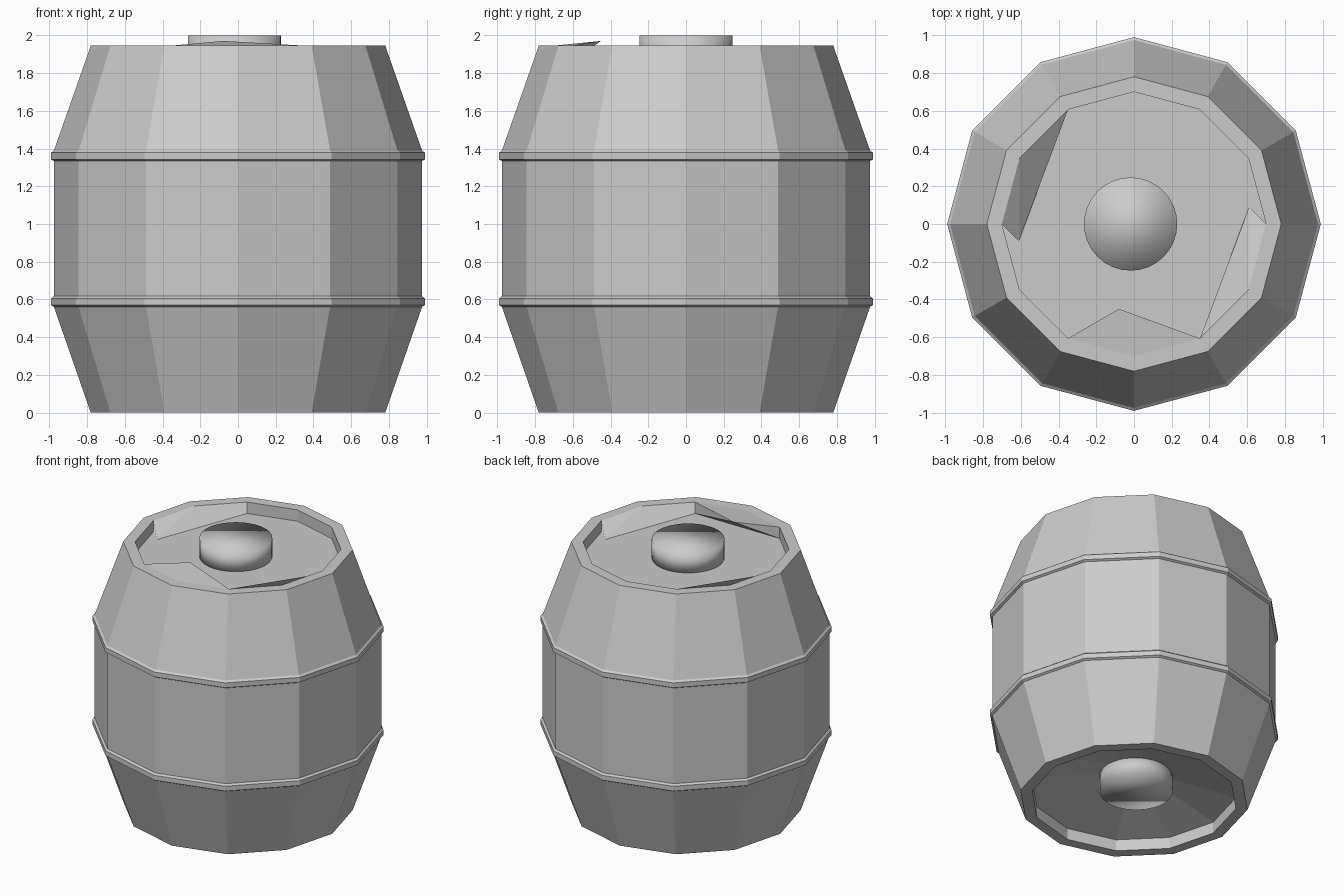
import bpy, bmesh
from math import cos, sin, radians

if "Cube" in bpy.data.objects:
    bpy.data.objects.remove(bpy.data.objects["Cube"], do_unlink=True)

SIDES = 12
RIM_Z, HEAD_Z = 1.945, 1.86

grey = bpy.data.materials.new("plain grey")
grey.use_nodes = True
grey.diffuse_color = (0.6, 0.6, 0.6, 1)
grey.node_tree.nodes["Principled BSDF"].inputs["Base Color"].default_value = (0.6, 0.6, 0.6, 1)


def finish(bm, name, smooth=False):
    mesh = bpy.data.meshes.new(name)
    bmesh.ops.recalc_face_normals(bm, faces=bm.faces)
    bm.to_mesh(mesh)
    bm.free()
    mesh.materials.append(grey)
    for p in mesh.polygons:
        p.use_smooth = smooth
    obj = bpy.data.objects.new(name, mesh)
    bpy.context.collection.objects.link(obj)


def corner(r, degrees, z):
    return (r * cos(radians(degrees)), r * sin(radians(degrees)), z)


def lathe(bm, profile, closed=False):
    """Sweep (radius, z) points round the barrel and return the vertex rings."""
    rings = [[bm.verts.new(corner(r, 360 * i / SIDES, z)) for i in range(SIDES)]
             for r, z in profile]
    pairs = list(zip(rings, rings[1:]))
    if closed:
        pairs.append((rings[-1], rings[0]))
    for low, high in pairs:
        for i in range(SIDES):
            j = (i + 1) % SIDES
            bm.faces.new((low[i], low[j], high[j], high[i]))
    return rings


# Barrel body with a sunken head at each end
bm = bmesh.new()
rings = lathe(bm, [(0.70, 0.085), (0.70, 0), (0.78, 0), (0.975, 0.56),
                   (0.975, 1.39), (0.78, RIM_Z), (0.70, RIM_Z), (0.70, HEAD_Z)])

# Upper head: two corners slumped inwards, one cut straight under the flap
head = rings[-1]
head[5].co = (-0.61, -0.09, HEAD_Z)
head[11].co = (0.61, 0.09, HEAD_Z)
head[9].co = (0, -0.606, HEAD_Z)
bm.faces.new(head)

# Lower head: hollowed upwards to the middle
base = rings[0]
apex = bm.verts.new((0, 0, 0.25))
for i in range(SIDES):
    bm.faces.new((base[i], base[(i + 1) % SIDES], apex))
finish(bm, "barrel_body")

# Lifted flap at the front of the upper head
bm = bmesh.new()
tip = bm.verts.new((-0.08, -0.45, 1.97))
edge = [bm.verts.new(corner(0.70, a, z)) for a, z in
        ((240, RIM_Z), (270, RIM_Z), (300, RIM_Z), (300, HEAD_Z), (240, HEAD_Z))]
for i, vert in enumerate(edge):
    bm.faces.new((vert, edge[(i + 1) % len(edge)], tip))
finish(bm, "head_flap")

# Hoops
for name, z in (("lower_hoop", 0.56), ("upper_hoop", 1.332)):
    bm = bmesh.new()
    lathe(bm, [(0.94, z - 0.005), (0.965, z - 0.005), (0.99, z + 0.01),
               (0.99, z + 0.046), (0.965, z + 0.066), (0.94, z + 0.066)], closed=True)
    finish(bm, name)

# Round plugs in both heads, softly shaded
for name, low, high in (("top_plug", 1.84, 2.0), ("bottom_plug", 0.07, 0.22)):
    bm = bmesh.new()
    bmesh.ops.create_cone(bm, cap_ends=True, segments=32, radius1=0.247,
                          radius2=0.247, depth=high - low)
    bmesh.ops.translate(bm, verts=bm.verts, vec=(-0.018, 0, (low + high) / 2))
    finish(bm, name, smooth=True)
